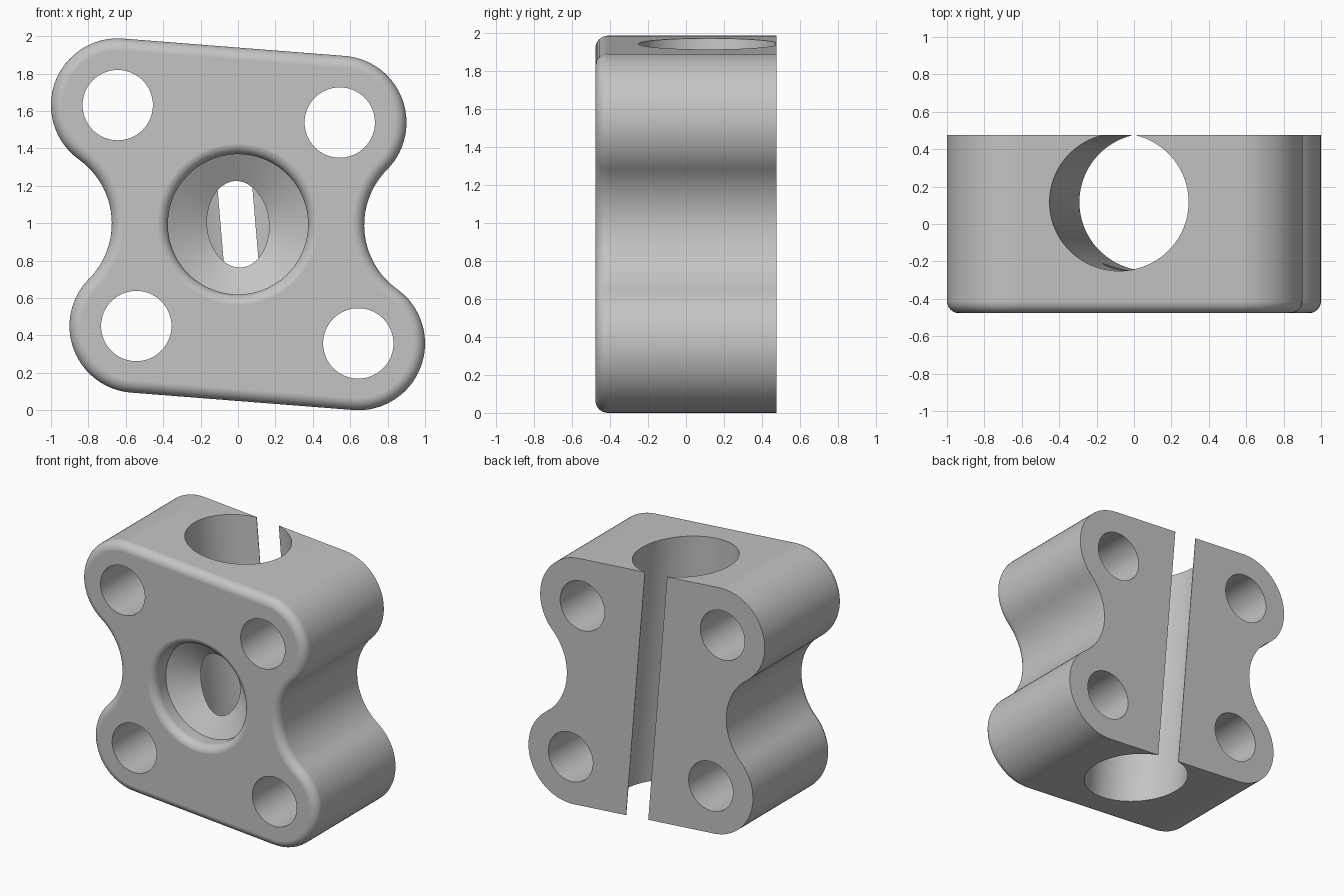
import bpy, bmesh
from math import sin, cos, pi, atan2, sqrt, radians
from mathutils import Vector, Matrix

cube = bpy.data.objects.get("Cube")
if cube:
    bpy.data.objects.remove(cube, do_unlink=True)

CZ = 0.994            # height of the block centre
DEPTH = 0.477         # half depth along y
R, WAIST = 0.357, 0.421   # corner lobe and waist radii
FILLET = 0.065
HOLE = 0.188
TILT = radians(-4.8)  # lean of the bore and slot
TR, TL = Vector((0.544, 0.544)), Vector((-0.643, 0.637))
BL = -TR

grey = bpy.data.materials.new("Plain grey")
grey.use_nodes = True
colour = (0.55, 0.55, 0.55, 1)
grey.diffuse_color = colour
grey.node_tree.nodes["Principled BSDF"].inputs["Base Color"].default_value = colour


def make_object(name, bm):
    bmesh.ops.recalc_face_normals(bm, faces=bm.faces)
    mesh = bpy.data.meshes.new(name)
    bm.to_mesh(mesh)
    bm.free()
    mesh.materials.append(grey)
    obj = bpy.data.objects.new(name, mesh)
    bpy.context.collection.objects.link(obj)
    return obj


def loft(name, rings):
    """Skin closed rings of equal length and cap both ends."""
    bm = bmesh.new()
    loops = [[bm.verts.new(p) for p in ring] for ring in rings]
    n = len(loops[0])
    for a, b in zip(loops, loops[1:]):
        for i in range(n):
            j = (i + 1) % n
            bm.faces.new((a[i], a[j], b[j], b[i]))
    bm.faces.new(loops[0])
    bm.faces.new(loops[-1])
    return make_object(name, bm)


def arc(centre, radius, a0, a1, n):
    angles = [a0 + (a1 - a0) * i / n for i in range(n + 1)]
    return [centre + radius * Vector((cos(a), sin(a))) for a in angles]


def heading(v):
    return atan2(v.y, v.x)


def outline(inset):
    """Four lobes with straight top and bottom and concave sides."""
    side = TL - BL
    out = Vector((-side.y, side.x)).normalized()
    reach = sqrt((R + WAIST) ** 2 - (side.length / 2) ** 2)
    waist = (TL + BL) / 2 + out * reach
    top = TR - TL
    up = heading(Vector((-top.y, top.x)))
    half = arc(TR, R - inset, heading(-waist - TR), up, 28)
    half += arc(TL, R - inset, up, heading(waist - TL) % (2 * pi), 32)
    half += arc(waist, WAIST + inset, heading(TL - waist), heading(BL - waist), 24)[1:-1]
    return half + [-p for p in half]


def at_depth(points, y):
    return [(p.x, y, p.y + CZ) for p in points]


# Block, with a rounded front rim
rings = [at_depth(outline(0), DEPTH)]
for i in range(9):
    a = i / 8 * pi / 2
    rings.append(at_depth(outline(FILLET * (1 - cos(a))), -DEPTH + FILLET * (1 - sin(a))))
block = loft("clamp_block", rings)


def turned(name, centre, profile, n):
    """Round cutter about the y axis from (radius, y) pairs."""
    return loft(name, [at_depth(arc(centre, r, 0, 2 * pi, n)[:-1], y) for r, y in profile])


# Four bolt holes
cutters = [turned("bolt_hole_cutter", c, [(HOLE, -1), (HOLE, 1)], 64)
           for c in (TR, TL, -TR, -TL)]

# Front socket: rounded lip, short wall, conical floor
lip = 0.06
socket = [(0.375 + lip, -0.6)]
for i in range(9):
    a = i / 8 * pi / 2
    socket.append((0.375 + lip * (1 - sin(a)), -DEPTH - 0.0005 + lip * (1 - cos(a))))
socket += [(0.375, -0.337), (0.004, -0.114)]
cutters.append(turned("socket_cutter", Vector((0, 0)), socket, 96))

# Leaning bore through the height
lean = Matrix.Translation((0, 0, CZ)) @ Matrix.Rotation(TILT, 4, "Y")
bm = bmesh.new()
bmesh.ops.create_cone(bm, cap_ends=True, segments=96, radius1=0.368, radius2=0.368, depth=3,
                      matrix=lean @ Matrix.Translation((0, 0.117, 0)))
cutters.append(make_object("bore_cutter", bm))

# Slot from the bore out through the back
bm = bmesh.new()
bmesh.ops.create_cube(bm, size=1, matrix=lean @ Matrix.Translation((0, 0.5, 0))
                      @ Matrix.Diagonal((0.186, 0.7, 3, 1)))
cutters.append(make_object("slot_cutter", bm))

# Cut everything, then shade
bpy.ops.object.select_all(action="DESELECT")
block.select_set(True)
bpy.context.view_layer.objects.active = block
for cutter in cutters:
    cutter.hide_render = True
    mod = block.modifiers.new("Cut", "BOOLEAN")
    mod.operation = "DIFFERENCE"
    mod.solver = "EXACT"
    mod.object = cutter
    bpy.ops.object.modifier_apply(modifier=mod.name)
    bpy.data.objects.remove(cutter, do_unlink=True)

bpy.ops.object.shade_smooth_by_angle(angle=radians(28))
weighted = block.modifiers.new("Flat faces stay flat", "WEIGHTED_NORMAL")
weighted.keep_sharp = True
